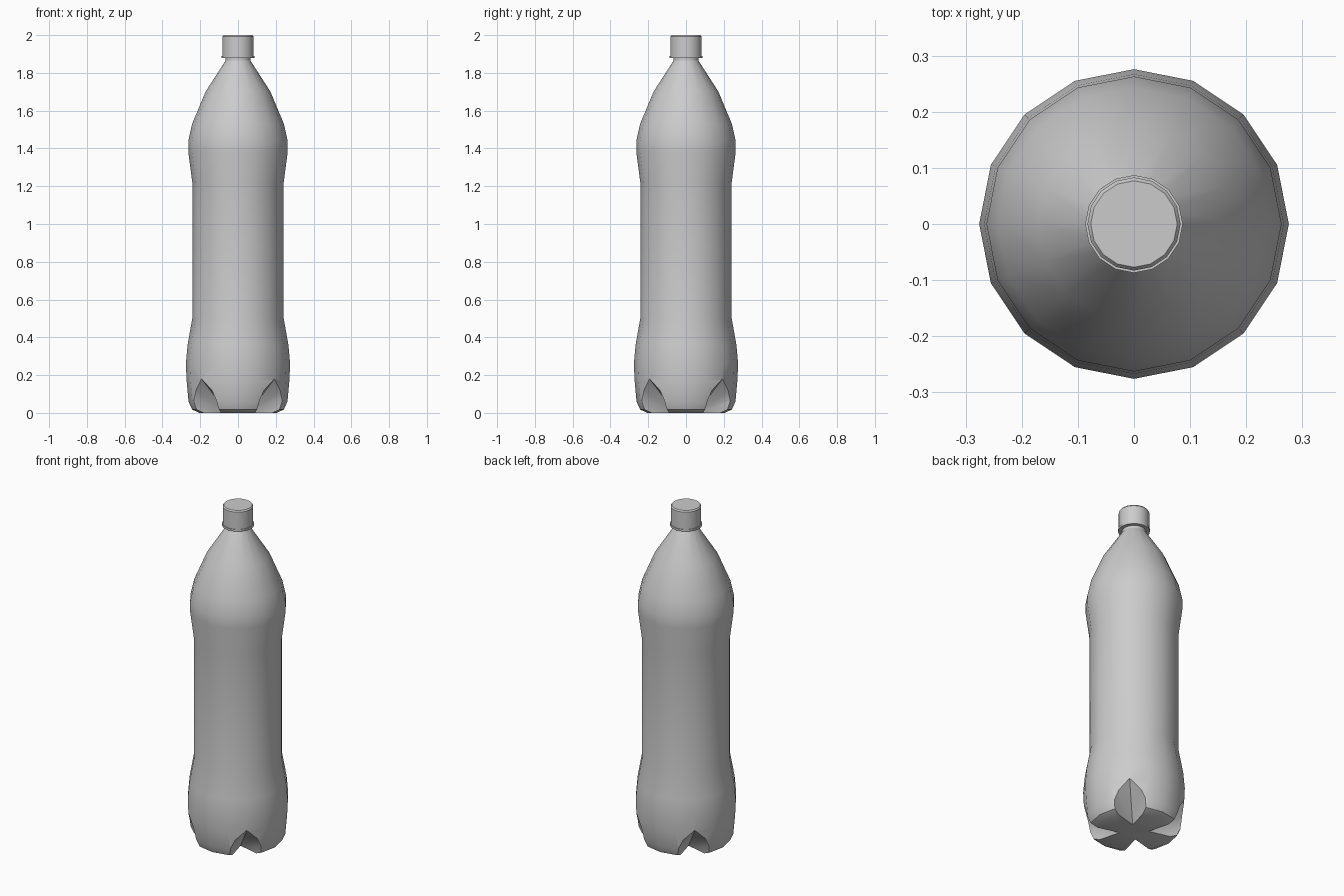
import bpy, bmesh, math

if "Cube" in bpy.data.objects:
    bpy.data.objects.remove(bpy.data.objects["Cube"])

SIDES = 16


def lathe(name, profile):
    """Closed solid of revolution from (radius, z) points, bottom to top."""
    bm = bmesh.new()
    rings = []
    for r, z in profile:
        rings.append([bm.verts.new((r * math.cos(2 * math.pi * i / SIDES),
                                    r * math.sin(2 * math.pi * i / SIDES), z))
                      for i in range(SIDES)])
    for a, b in zip(rings, rings[1:]):
        for i in range(SIDES):
            j = (i + 1) % SIDES
            bm.faces.new((a[i], a[j], b[j], b[i]))
    bm.faces.new(rings[0][::-1])
    bm.faces.new(rings[-1])
    return finish(name, bm)


def finish(name, bm):
    bmesh.ops.recalc_face_normals(bm, faces=bm.faces[:])
    mesh = bpy.data.meshes.new(name)
    bm.to_mesh(mesh)
    bm.free()
    ob = bpy.data.objects.new(name, mesh)
    bpy.context.collection.objects.link(ob)
    return ob


def activate(ob):
    bpy.ops.object.select_all(action='DESELECT')
    ob.select_set(True)
    bpy.context.view_layer.objects.active = ob


def notch_cutter(angle):
    """Pointed wedge that tapers towards the middle of the base."""
    section = [(-0.107, -0.05), (-0.104, 0.02), (-0.09, 0.075), (-0.062, 0.122), (0, 0.168),
               (0.062, 0.122), (0.09, 0.075), (0.104, 0.02), (0.107, -0.05)]
    k, r0, r1 = 1.5, 0.08, 0.26
    ca, sa = math.cos(angle), math.sin(angle)
    bm = bmesh.new()

    def vert(r, t, z):
        return bm.verts.new((r * ca - t * sa, r * sa + t * ca, z))

    apex = vert(r0, 0, 0)
    ring = [vert(r0 + k * (r1 - r0), k * t, k * z) for t, z in section]
    for i in range(len(ring)):
        bm.faces.new((apex, ring[i], ring[(i + 1) % len(ring)]))
    bm.faces.new(ring)
    ob = finish("notch_cutter", bm)
    ob.hide_render = True
    return ob


# bottle body
body = lathe("bottle_body", [
    (0.205, 0.0), (0.243, 0.018), (0.262, 0.06), (0.272, 0.17), (0.276, 0.26),
    (0.267, 0.36), (0.242, 0.50), (0.242, 1.22), (0.263, 1.38), (0.263, 1.44),
    (0.243, 1.53), (0.172, 1.70), (0.066, 1.865), (0.066, 1.90)])

# four notches between the feet
for n in range(4):
    cutter = notch_cutter(math.radians(45 + 90 * n))
    mod = body.modifiers.new("notch", 'BOOLEAN')
    mod.operation = 'DIFFERENCE'
    mod.solver = 'EXACT'
    mod.object = cutter
    activate(body)
    bpy.ops.object.modifier_apply(modifier=mod.name)
    bpy.data.objects.remove(cutter)

# screw cap and the ring below it
cap = lathe("cap", [(0.083, 1.888), (0.083, 1.992), (0.077, 2.0)])
ring = lathe("cap_ring", [(0.087, 1.878), (0.087, 1.89)])

for ob in (body, cap, ring):
    activate(ob)
    bpy.ops.object.shade_smooth_by_angle(angle=math.radians(30))
